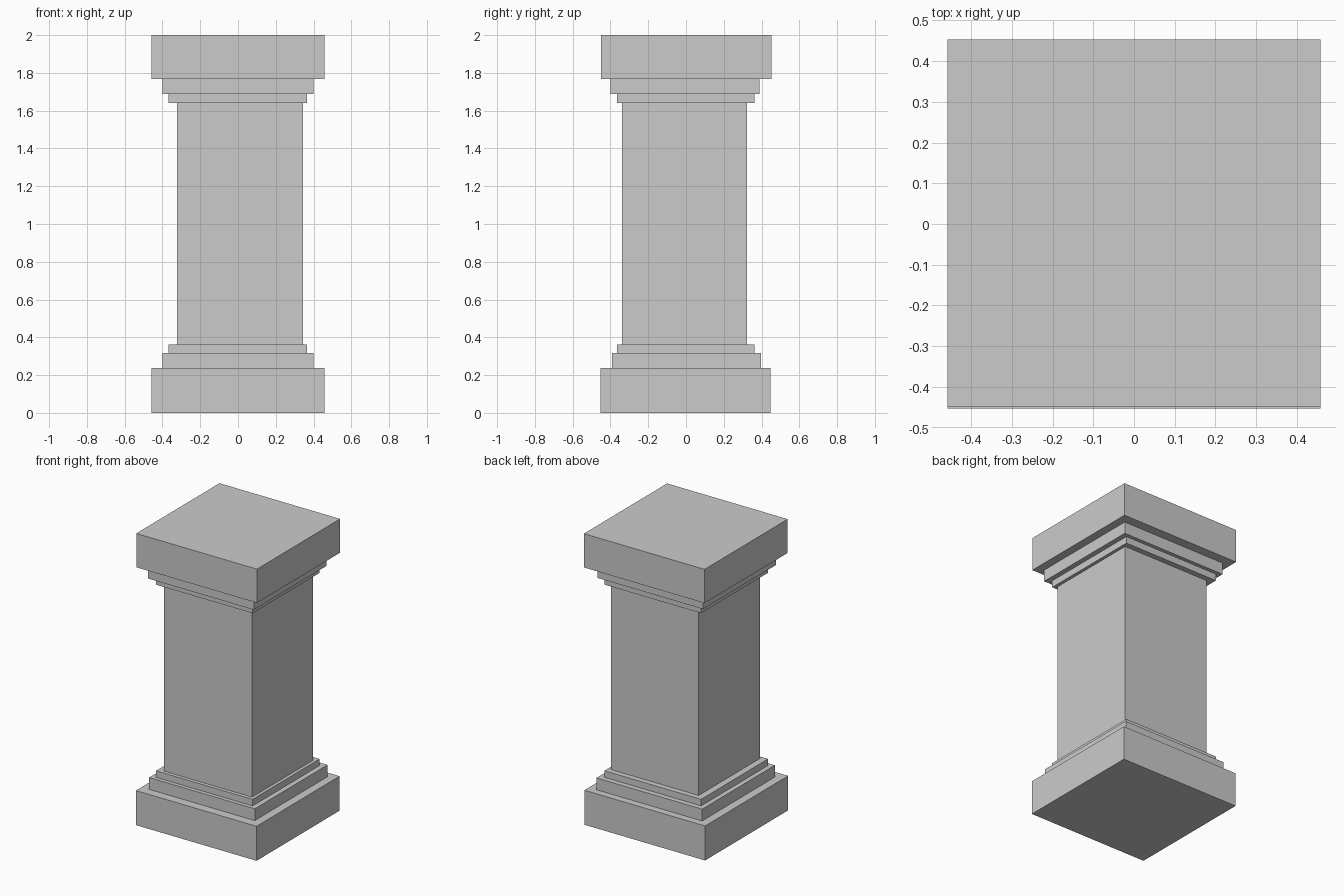
import bpy

if "Cube" in bpy.data.objects:
    bpy.data.objects.remove(bpy.data.objects["Cube"])


def block(name, x, y, z):
    """Box spanning the given (min, max) ranges."""
    spans = (x, y, z)
    centre = [(a + b) / 2 for a, b in spans]
    bpy.ops.mesh.primitive_cube_add(size=1, location=centre)
    obj = bpy.context.object
    obj.name = name
    obj.scale = [b - a for a, b in spans]
    bpy.ops.object.transform_apply(location=False, rotation=False, scale=True)
    return obj


# Stepped base
block("base_plinth", (-0.458, 0.458), (-0.453, 0.447), (0.0, 0.237))
block("base_lower_step", (-0.401, 0.401), (-0.391, 0.398), (0.237, 0.318))
block("base_upper_step", (-0.368, 0.366), (-0.364, 0.362), (0.318, 0.363))

# Square shaft, slightly off centre
block("shaft", (-0.323, 0.344), (-0.339, 0.324), (0.363, 1.64))

# Stepped capital
block("capital_lower_step", (-0.368, 0.366), (-0.364, 0.362), (1.64, 1.687))
block("capital_upper_step", (-0.401, 0.401), (-0.401, 0.388), (1.687, 1.768))
block("capital_slab", (-0.458, 0.458), (-0.449, 0.453), (1.768, 2.0))
